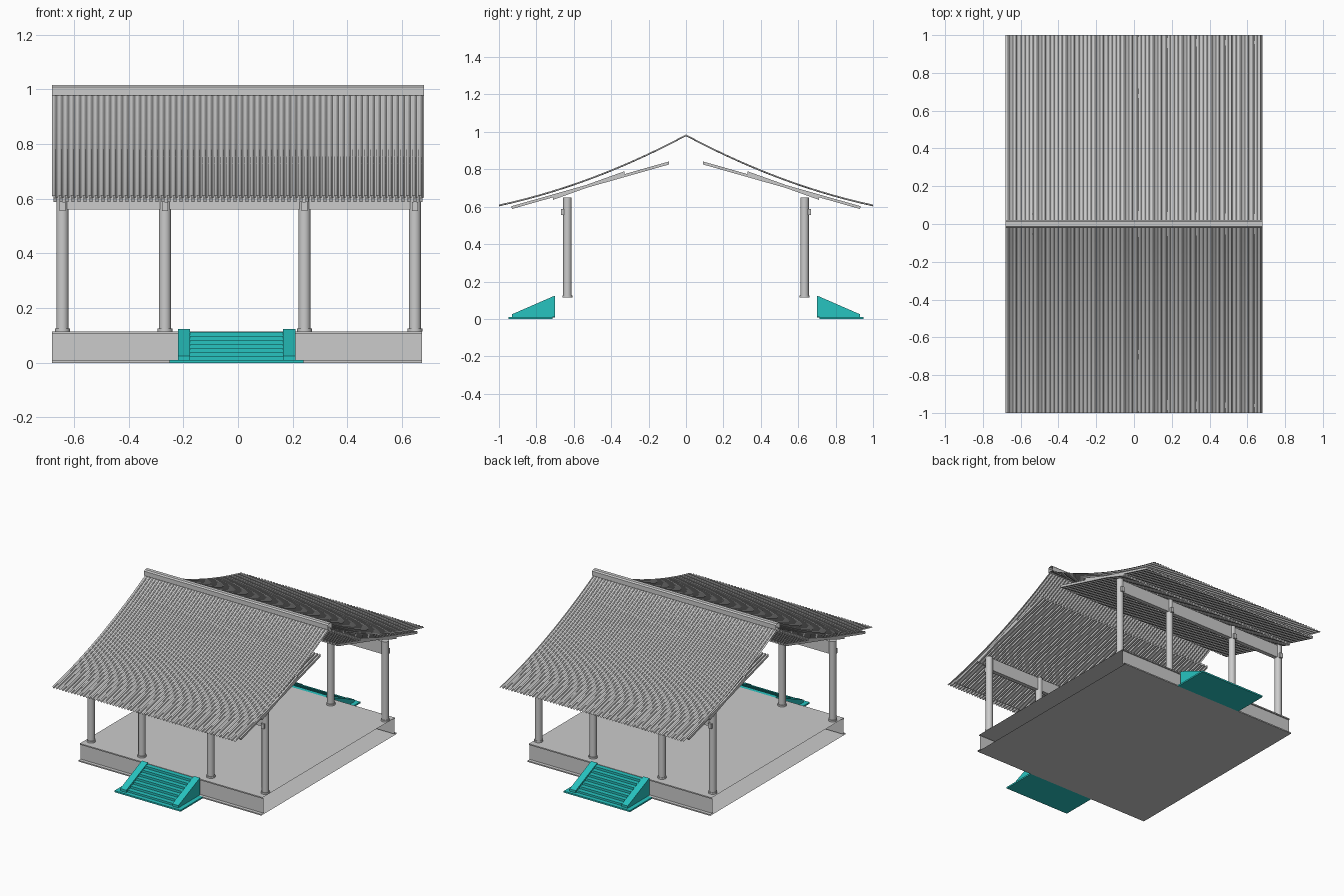
import bpy, bmesh, math
from mathutils import Matrix

if "Cube" in bpy.data.objects:
    bpy.data.objects.remove(bpy.data.objects["Cube"])

teal = bpy.data.materials.new("teal")
teal.diffuse_color = (0.02, 0.55, 0.53, 1)
teal.use_nodes = True
teal.node_tree.nodes["Principled BSDF"].inputs["Base Color"].default_value = teal.diffuse_color


def finish(name, bm, mat=None, smooth=False):
    bmesh.ops.recalc_face_normals(bm, faces=bm.faces)
    me = bpy.data.meshes.new(name)
    bm.to_mesh(me)
    bm.free()
    ob = bpy.data.objects.new(name, me)
    bpy.context.collection.objects.link(ob)
    if mat:
        me.materials.append(mat)
    if smooth:
        bpy.ops.object.select_all(action='DESELECT')
        ob.select_set(True)
        bpy.context.view_layer.objects.active = ob
        bpy.ops.object.shade_smooth_by_angle(angle=math.radians(40))
    return ob


def prism(bm, profile, x0, x1, caps=True):
    """Extrude a closed (y, z) profile along x."""
    a = [bm.verts.new((x0, y, z)) for y, z in profile]
    b = [bm.verts.new((x1, y, z)) for y, z in profile]
    n = len(profile)
    for i in range(n):
        j = (i + 1) % n
        bm.faces.new((a[i], a[j], b[j], b[i]))
    if caps:
        bm.faces.new(a)
        bm.faces.new(b[::-1])


def box(y0, y1, z0, z1):
    return [(y0, z0), (y1, z0), (y1, z1), (y0, z1)]


def flip(profile, s):
    return [(s * y, z) for y, z in profile]


def cyl(bm, r, z0, z1, x, y, seg=24):
    bmesh.ops.create_cone(bm, cap_ends=True, segments=seg, radius1=r, radius2=r, depth=z1 - z0,
                          matrix=Matrix.Translation((x, y, (z0 + z1) / 2)))


# platform: lipped shell, open at both ends
half = [(0.715, 0), (0.715, 0.008), (0.692, 0.008), (0.692, 0.107), (0.70, 0.107), (0.70, 0.115)]
bm = bmesh.new()
prism(bm, half + flip(half[::-1], -1), -0.68, 0.673, caps=False)
finish("platform", bm)

# columns with bases and pegs, and the beams between them
col_x = [-0.642, -0.267, 0.243, 0.647]
for s, side in ((-1, "front"), (1, "back")):
    bm = bmesh.new()
    for x in col_x:
        cyl(bm, 0.0225, 0.115, 0.65, x, s * 0.634)
        cyl(bm, 0.027, 0.115, 0.126, x, s * 0.634)
    finish(side + "_columns", bm, smooth=True)
    bm = bmesh.new()
    for x in col_x:
        prism(bm, flip(box(0.64, 0.667, 0.555, 0.588), s), x - 0.011, x + 0.011)
    finish(side + "_pegs", bm)
    bm = bmesh.new()
    prism(bm, flip(box(0.62, 0.648, 0.56, 0.645), s), col_x[0], col_x[-1])
    finish(side + "_beam", bm)

# roof geometry
RIBS = 62
X0, X1 = -0.68, 0.68
PITCH = (X1 - X0) / RIBS


def roof_z(y):
    t = 1 - abs(y)
    return 0.605 + 0.215 * t + 0.16 * t * t


# tile cross-section: half-round rib followed by a shallow trough
R = 0.0065
section = [(R - R * math.cos(math.pi * k / 6), R * math.sin(math.pi * k / 6)) for k in range(7)]
section.append(((2 * R + PITCH) / 2, -0.003))
for s, side in ((-1, "front"), (1, "back")):
    bm = bmesh.new()
    rows = []
    for i in range(15):
        y = s * (1 - i / 14)
        row = [bm.verts.new((X0 + r * PITCH + dx, y, roof_z(y) + dz))
               for r in range(RIBS) for dx, dz in section]
        row.append(bm.verts.new((X1, y, roof_z(y))))
        rows.append(row)
    for a, b in zip(rows, rows[1:]):
        for k in range(len(a) - 1):
            bm.faces.new((a[k], a[k + 1], b[k + 1], b[k]))
    finish(side + "_roof_tiles", bm, smooth=True)

    # long and short rafters under the tiles
    bm = bmesh.new()
    w = PITCH * 0.28
    long = [(0.93, 0.588), (0.935, 0.602), (0.09, 0.842), (0.09, 0.826)]
    short = [(0.71, 0.637), (0.71, 0.653), (0.33, 0.789), (0.33, 0.773)]
    for i in range(RIBS):
        x = X0 + (i + 0.5) * PITCH
        for p in (long, short):
            prism(bm, flip(p, s), x - w, x + w)
    finish(side + "_rafters", bm)

# ridge cap, open at both ends
bm = bmesh.new()
prism(bm, [(-0.02, 0.978), (0.02, 0.978), (0.02, 1.008), (0.012, 1.016),
           (-0.012, 1.016), (-0.02, 1.008)], X0, X1, caps=False)
finish("ridge_cap", bm)

# stairs: base slab, two sloping cheeks and seven steps
for s, side in ((-1, "front"), (1, "back")):
    bm = bmesh.new()
    prism(bm, flip(box(0.715, 0.95, 0, 0.01), s), -0.25, 0.24)
    finish(side + "_stair_base", bm, teal)
    bm = bmesh.new()
    cheek = [(0.70, 0.01), (0.93, 0.01), (0.93, 0.025), (0.705, 0.123), (0.70, 0.123)]
    for x in (-0.22, 0.165):
        prism(bm, flip(cheek, s), x, x + 0.045)
    finish(side + "_stair_cheeks", bm, teal)
    bm = bmesh.new()
    N = 7
    steps = [(0.70, 0.008)]
    for i in range(N):
        y = 0.92 - i * 0.22 / N
        steps += [(y, 0.008 + i * 0.104 / N), (y, 0.008 + (i + 1) * 0.104 / N)]
    steps.append((0.70, 0.112))
    prism(bm, flip(steps, s), -0.176, 0.166)
    finish(side + "_steps", bm, teal)
